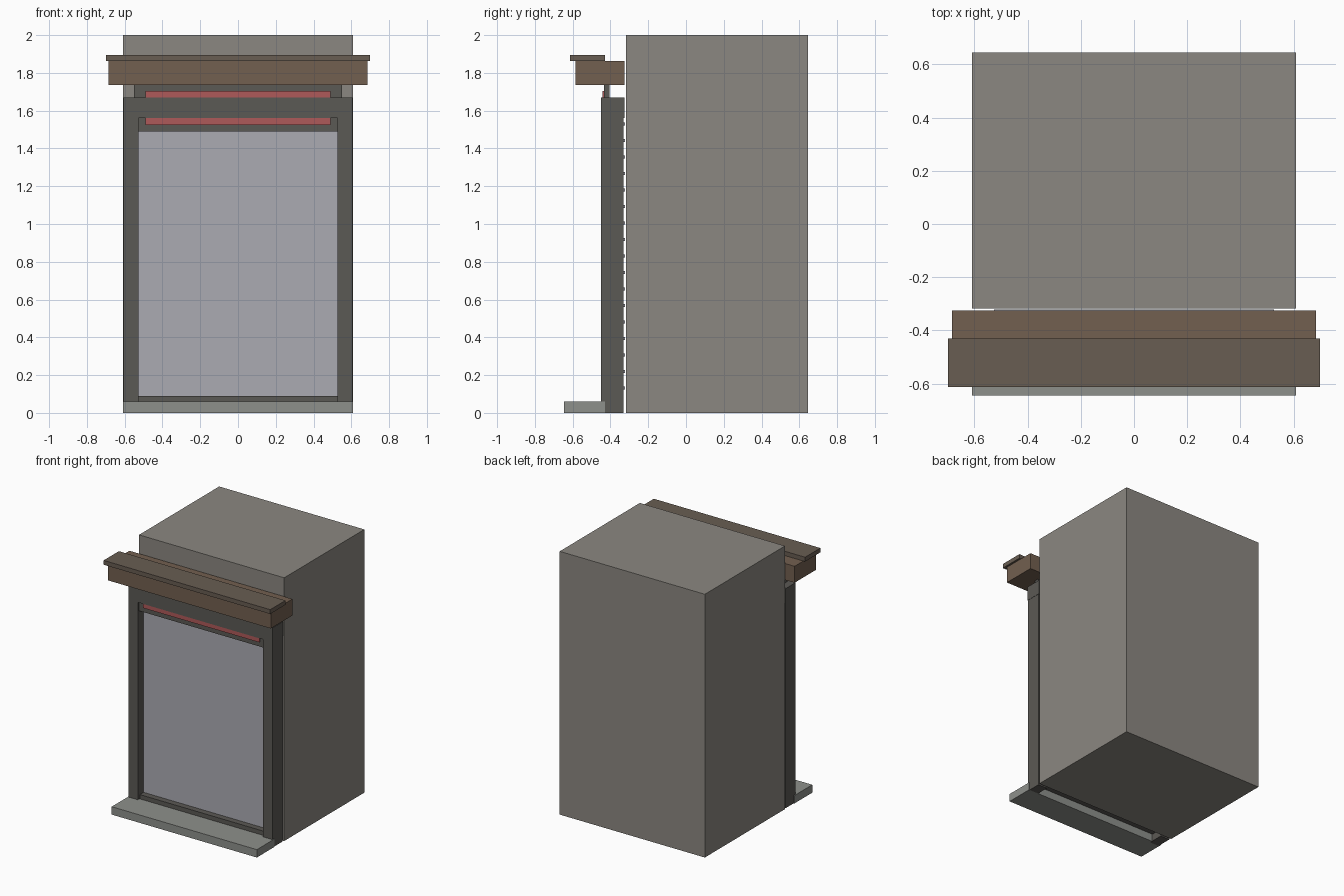
import bpy

if "Cube" in bpy.data.objects:
    bpy.data.objects.remove(bpy.data.objects["Cube"])


def material(name, r, g, b):
    m = bpy.data.materials.new(name)
    m.diffuse_color = (r, g, b, 1)
    m.use_nodes = True
    m.node_tree.nodes["Principled BSDF"].inputs["Base Color"].default_value = m.diffuse_color
    return m


STONE = material("stone", 0.26, 0.245, 0.22)
SILL = material("sill_stone", 0.27, 0.28, 0.26)
DARK = material("dark_frame", 0.105, 0.10, 0.09)
METAL = material("shutter_metal", 0.41, 0.41, 0.45)
WOOD = material("wood", 0.17, 0.115, 0.08)
CAP = material("cap_wood", 0.14, 0.11, 0.085)
RED = material("red_sign", 0.43, 0.10, 0.10)


def box(name, x, y, z, mat):
    """Box from (min, max) ranges on each axis."""
    bpy.ops.mesh.primitive_cube_add(size=1, location=[sum(r) / 2 for r in (x, y, z)])
    o = bpy.context.object
    o.name = name
    o.scale = [r[1] - r[0] for r in (x, y, z)]
    bpy.ops.object.transform_apply(location=False, rotation=False, scale=True)
    o.data.materials.append(mat)
    return o


def wide(name, half, y, z, mat):
    return box(name, (-half, half), y, z, mat)


# Building block and front step
wide("building_block", 0.61, (-0.317, 0.645), (0, 2.0), STONE)
wide("front_step", 0.61, (-0.645, -0.43), (0, 0.06), SILL)

# Door frame
box("left_pillar", (-0.605, -0.527), (-0.45, -0.332), (0, 1.56), DARK)
box("right_pillar", (0.527, 0.605), (-0.45, -0.332), (0, 1.56), DARK)
wide("lintel", 0.607, (-0.45, -0.326), (1.56, 1.67), DARK)
wide("bottom_rail", 0.527, (-0.425, -0.332), (0.055, 0.09), DARK)

# Shutter with ribs on its rear side
wide("shutter_panel", 0.527, (-0.38, -0.332), (0.09, 1.56), METAL)
for i in range(17):
    z = 0.133 + i * 0.0873
    wide(f"shutter_rib_{i + 1}", 0.527, (-0.332, -0.322), (z - 0.008, z + 0.008), METAL)

# Sign board behind the lintel face
wide("sign_backing", 0.55, (-0.435, -0.405), (1.49, 1.735), DARK)
wide("sign_face", 0.49, (-0.443, -0.435), (1.525, 1.705), RED)

# Cornice
wide("cornice", 0.685, (-0.585, -0.325), (1.737, 1.862), WOOD)
wide("cornice_cap", 0.70, (-0.613, -0.43), (1.862, 1.895), CAP)
